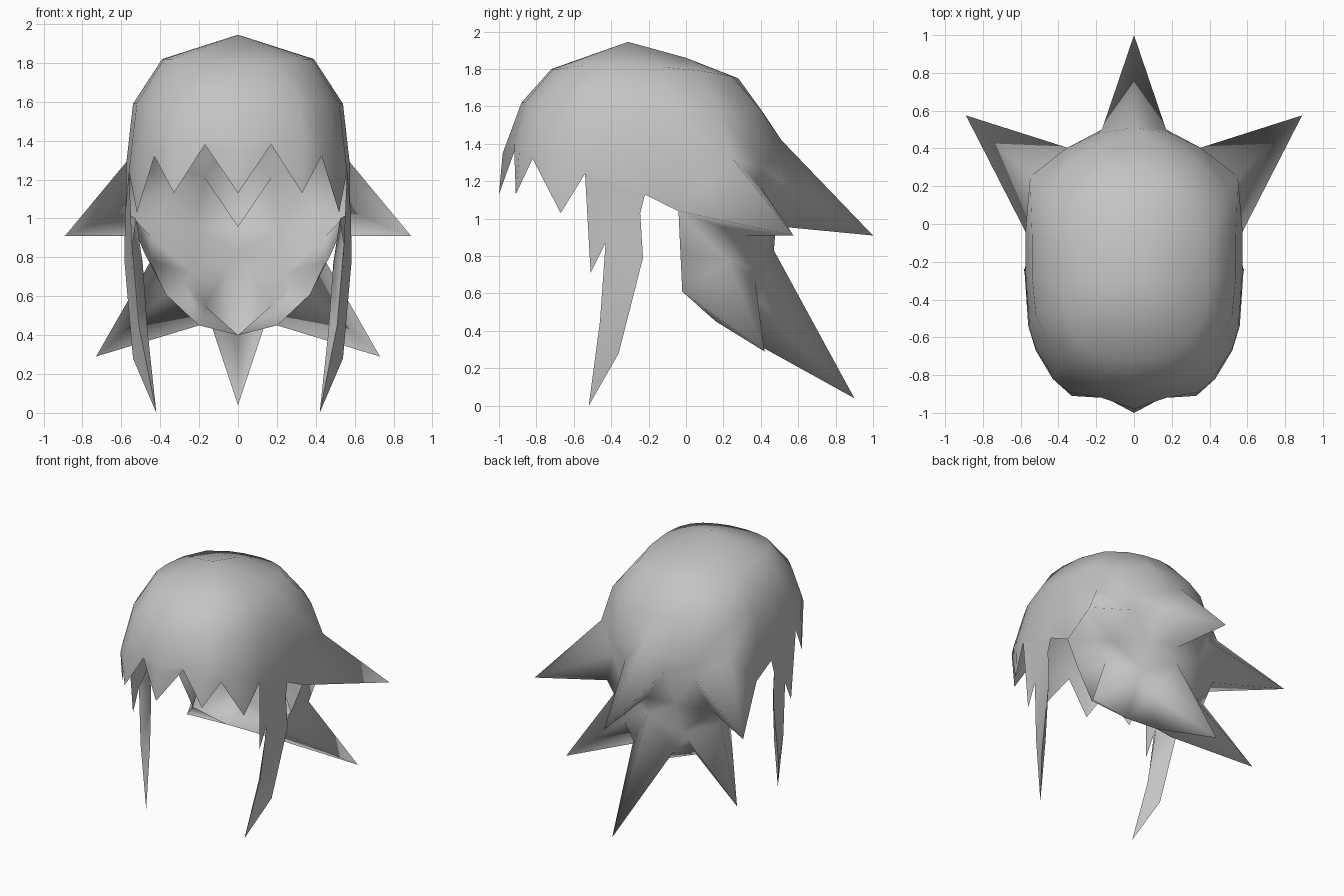
import bpy, bmesh, math
from mathutils import Vector

if "Cube" in bpy.data.objects:
    bpy.data.objects.remove(bpy.data.objects["Cube"])

hair = bpy.data.materials.new("hair grey")
hair.diffuse_color = (0.55, 0.55, 0.55, 1)
hair.use_nodes = True
hair.node_tree.nodes["Principled BSDF"].inputs["Base Color"].default_value = hair.diffuse_color


def shell(name, faces, centre, angle):
    """Half shell from faces given as point tuples, mirrored across x = 0."""
    bm = bmesh.new()
    for f in faces:
        bm.faces.new([bm.verts.new(p) for p in f])
    bmesh.ops.remove_doubles(bm, verts=bm.verts, dist=0.001)
    bmesh.ops.recalc_face_normals(bm, faces=bm.faces)
    bm.normal_update()
    c = Vector(centre)
    if sum(f.normal.dot(f.calc_center_median() - c) * f.calc_area() for f in bm.faces) < 0:
        bmesh.ops.reverse_faces(bm, faces=bm.faces)
    me = bpy.data.meshes.new(name)
    bm.to_mesh(me)
    bm.free()
    me.materials.append(hair)
    ob = bpy.data.objects.new(name, me)
    bpy.context.collection.objects.link(ob)
    m = ob.modifiers.new("mirror", 'MIRROR')
    m.use_clip = True
    m.merge_threshold = 0.001
    bpy.ops.object.select_all(action='DESELECT')
    ob.select_set(True)
    bpy.context.view_layer.objects.active = ob
    bpy.ops.object.shade_smooth_by_angle(angle=math.radians(angle))
    return ob


def loft(columns):
    """Quads between neighbouring columns of points."""
    out = []
    for a, b in zip(columns, columns[1:]):
        for i in range(min(len(a), len(b)) - 1):
            out.append((a[i], b[i], b[i + 1], a[i + 1]))
    return out


# Fringe: columns from crown to the zigzag hem, front middle to temple
fringe = [
    [(0, -.72, 1.80), (0, -.88, 1.62), (0, -.98, 1.35), (0, -1.0, 1.13)],
    [(.12, -.71, 1.80), (.16, -.86, 1.62), (.17, -.92, 1.41), (.17, -.91, 1.38)],
    [(.22, -.68, 1.80), (.31, -.80, 1.62), (.34, -.89, 1.37), (.33, -.91, 1.13)],
    [(.29, -.62, 1.81), (.40, -.72, 1.61), (.43, -.80, 1.37), (.43, -.82, 1.32)],
    [(.34, -.54, 1.82), (.47, -.60, 1.60), (.52, -.66, 1.32), (.52, -.67, 1.03)],
    [(.38, -.45, 1.82), (.52, -.48, 1.59), (.555, -.53, 1.30), (.56, -.54, 1.24)],
]
# Sides and back, down to the roots of the upper spikes
back = [
    [(.39, -.31, 1.82), (.54, -.28, 1.59), (.575, -.25, 1.28), (.575, -.22, 1.13)],
    [(.38, -.12, 1.81), (.54, -.06, 1.58), (.575, -.04, 1.28), (.575, -.04, 1.04)],
    [(.33, .08, 1.79), (.50, .18, 1.57), (.55, .25, 1.32)],
    [(.22, .20, 1.77), (.33, .33, 1.56), (.36, .40, 1.28)],
    [(.12, .25, 1.76), (.17, .40, 1.58), (.19, .48, 1.32)],
    [(0, .28, 1.75), (0, .41, 1.57), (0, .51, 1.42)],
]
cap = fringe + back
faces = loft(cap)

# Crown: fan around the peak, then around a second point behind it
crown, crown_back = (0, -.31, 1.945), (0, 0, 1.86)
faces += [(crown, a[0], b[0]) for a, b in zip(cap[:8], cap[1:8])]
faces += [(crown, cap[7][0], crown_back)]
faces += [(crown_back, a[0], b[0]) for a, b in zip(cap[7:], cap[8:])]

# Upper side spike: four-sided, pulled out of the shell behind the ear
ear, above_ear = cap[7][3], cap[7][2]
s_top, s_rear, s_low, s_tip = cap[8][2], (.34, .40, 1.17), (.45, .32, .91), (.89, .575, .91)
faces += [(above_ear, s_top, ear), (s_top, s_tip, ear), (s_top, s_rear, s_tip),
          (s_rear, s_low, s_tip), (ear, s_tip, s_low), (s_top, cap[9][2], s_rear)]

# Upper rear spike on the middle line
r_top, r_side, r_low, r_tip = cap[11][2], (.17, .50, 1.21), (0, .48, .96), (0, 1.0, .91)
faces += [(cap[10][2], r_top, r_side), (r_top, r_tip, r_side), (r_side, r_tip, r_low),
          (cap[9][2], cap[10][2], r_side, s_rear)]

# Back of the head between and below the upper spikes
mid, low_mid = (.22, .44, .95), (.24, .40, .72)
n_front, n_top, n_rear, n_tip = (.48, -.03, .82), (.45, .22, .78), (.27, .37, .66), (.73, .42, .29)
t_top, t_side, t_tip = (0, .47, .83), (.17, .40, .55), (0, .90, .04)
faces += [(s_rear, r_side, mid, s_low), (r_side, r_low, mid), (ear, s_low, n_top, n_front),
          (s_low, mid, low_mid, n_top), (mid, r_low, t_top, low_mid)]

# Nape: lower side spike and lower rear spike above the neck rim
rim_a, rim_b, rim_c = (.37, -.02, .61), (.20, .16, .45), (0, .25, .40)
faces += [(n_front, n_top, rim_a), (n_top, n_tip, rim_a), (n_top, n_rear, n_tip),
          (n_rear, rim_b, n_tip), (rim_a, n_tip, rim_b), (n_top, low_mid, n_rear)]
faces += [(low_mid, t_top, t_side), (t_top, t_tip, t_side), (t_side, t_tip, rim_c),
          (low_mid, t_side, n_rear), (n_rear, t_side, rim_b), (t_side, rim_c, rim_b)]
shell("hair_shell", faces, (0, -.1, 1.1), 180)

# Long side lock, three-sided, with a short pointed lock in front of it
top_front, top_back = cap[5][3], cap[6][3]
split, hip = (.545, -.43, .87), (.58, -.245, 1.03)
lock_rows = [  # front edge, back edge, inner edge
    (split, hip, (.525, -.36, 1.0)),
    (split, (.585, -.23, .79), (.49, -.36, .77)),
    ((.51, -.46, .45), (.54, -.36, .28), (.465, -.41, .42)),
]
lock = [(top_front, (.54, -.51, .71), split), (top_front, split, hip, top_back)]
for a, b in zip(lock_rows, lock_rows[1:]):
    for i in range(3):
        j = (i + 1) % 3
        quad = [a[i], a[j], b[j], b[i]]
        lock.append(tuple(dict.fromkeys(quad)))
end = lock_rows[-1]
lock += [(end[i], end[(i + 1) % 3], (.42, -.52, 0)) for i in range(3)]
shell("side_lock", lock, (.52, -.38, .6), 75)
